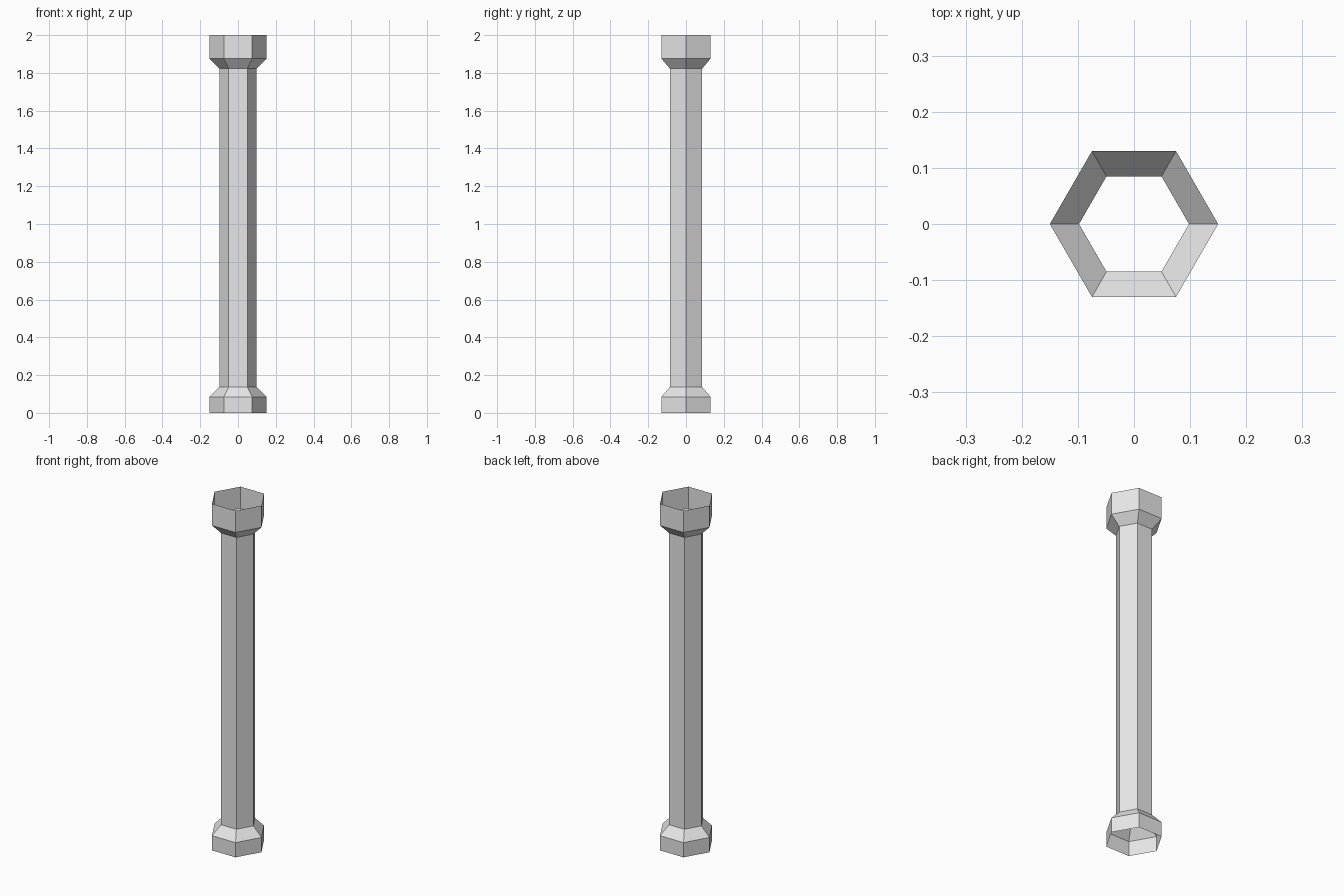
import bpy, bmesh, math

if "Cube" in bpy.data.objects:
    bpy.data.objects.remove(bpy.data.objects["Cube"])

SIDES = 6
# Column profile: (radius, height), open at both ends
PROFILE = [(0.15, 0.0), (0.15, 0.085), (0.098, 0.138),
           (0.098, 1.822), (0.15, 1.875), (0.15, 2.0)]

mat = bpy.data.materials.new("light grey")
mat.diffuse_color = (0.8, 0.8, 0.8, 1.0)
mat.use_nodes = True
mat.node_tree.nodes["Principled BSDF"].inputs["Base Color"].default_value = mat.diffuse_color

# Hollow hexagonal column with flared foot and head
bm = bmesh.new()
rings = []
for r, z in PROFILE:
    rings.append([bm.verts.new((r * math.cos(2 * math.pi * i / SIDES),
                                r * math.sin(2 * math.pi * i / SIDES), z))
                  for i in range(SIDES)])
for low, high in zip(rings, rings[1:]):
    for i in range(SIDES):
        j = (i + 1) % SIDES
        bm.faces.new((low[i], low[j], high[j], high[i]))

mesh = bpy.data.meshes.new("hexagonal_column")
bm.to_mesh(mesh)
bm.free()
mesh.materials.append(mat)
column = bpy.data.objects.new("hexagonal_column", mesh)
bpy.context.collection.objects.link(column)
